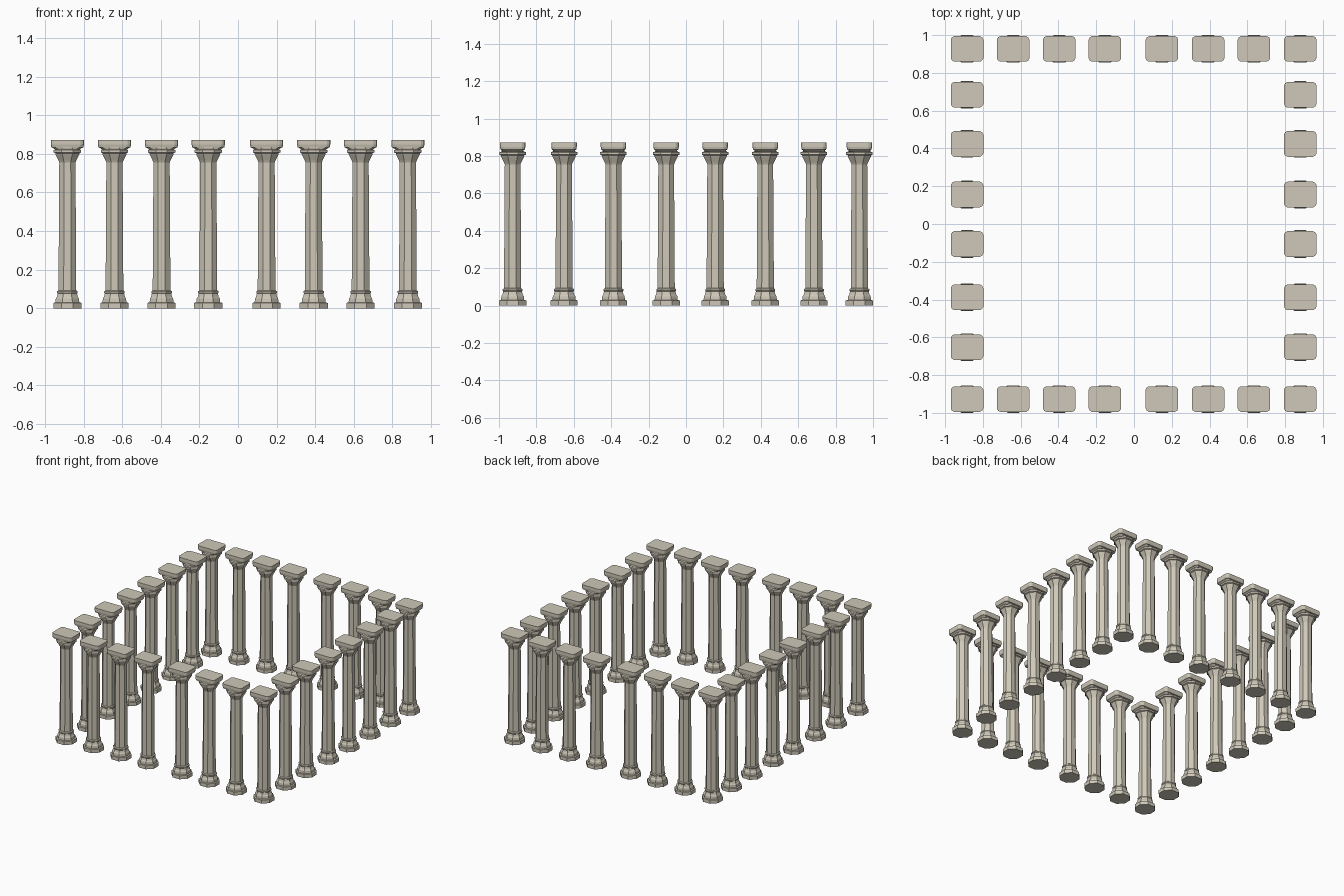
import bpy, bmesh, math

if "Cube" in bpy.data.objects:
    bpy.data.objects.remove(bpy.data.objects["Cube"])

N = 8  # sides of the round parts

def oct_ring(r, z):
    # r is the distance to the flat side, flats face the axes
    R = r / math.cos(math.pi / N)
    return [(R * math.cos((i + .5) * 2 * math.pi / N), R * math.sin((i + .5) * 2 * math.pi / N), z) for i in range(N)]

def slab_ring(hx, hy, c, z):
    # rectangle with cut corners
    return [(hx, hy - c, z), (hx - c * .35, hy - c * .35, z), (hx - c, hy, z),
            (-hx + c, hy, z), (-hx + c * .35, hy - c * .35, z), (-hx, hy - c, z),
            (-hx, -hy + c, z), (-hx + c * .35, -hy + c * .35, z), (-hx + c, -hy, z),
            (hx - c, -hy, z), (hx - c * .35, -hy + c * .35, z), (hx, -hy + c, z)]

def loft(bm, rings):
    loops = [[bm.verts.new(p) for p in ring] for ring in rings]
    n = len(loops[0])
    for a, b in zip(loops, loops[1:]):
        for i in range(n):
            j = (i + 1) % n
            bm.faces.new((a[i], a[j], b[j], b[i]))
    bm.faces.new(loops[0][::-1])
    bm.faces.new(loops[-1])

# base, shaft and bell as one turned profile (radius, height)
profile = [(.073, 0), (.073, .028), (.062, .030), (.060, .050), (.054, .060),
           (.050, .076), (.053, .080), (.053, .088), (.046, .093), (.046, .100),
           (.042, .755), (.046, .765), (.062, .797), (.062, .803), (.071, .807),
           (.071, .820), (.060, .824), (.058, .832)]
bm = bmesh.new()
loft(bm, [oct_ring(r, z) for r, z in profile])
# abacus slab
loft(bm, [slab_ring(.062, .055, .018, .822), slab_ring(.078, .058, .018, .832),
          slab_ring(.083, .065, .018, .834), slab_ring(.086, .068, .018, .848),
          slab_ring(.086, .068, .018, .872)])
mesh = bpy.data.meshes.new("column")
bm.to_mesh(mesh)
bm.free()

mat = bpy.data.materials.new("stone")
mat.diffuse_color = (.62, .58, .48, 1)
mat.use_nodes = True
mat.node_tree.nodes["Principled BSDF"].inputs["Base Color"].default_value = mat.diffuse_color
mesh.materials.append(mat)

# columns around the rectangle
xs = [-.884, -.64, -.396, -.154, .148, .392, .635, .88]
ys = [-.927, -.652, -.388, -.106, .156, .424, .684, .927]
spots = [(x, y) for y in ys for x in xs if y in (ys[0], ys[-1]) or x in (xs[0], xs[-1])]
for i, (x, y) in enumerate(spots):
    ob = bpy.data.objects.new(f"column_{i + 1}", mesh)
    ob.location = (x, y, 0)
    bpy.context.collection.objects.link(ob)
